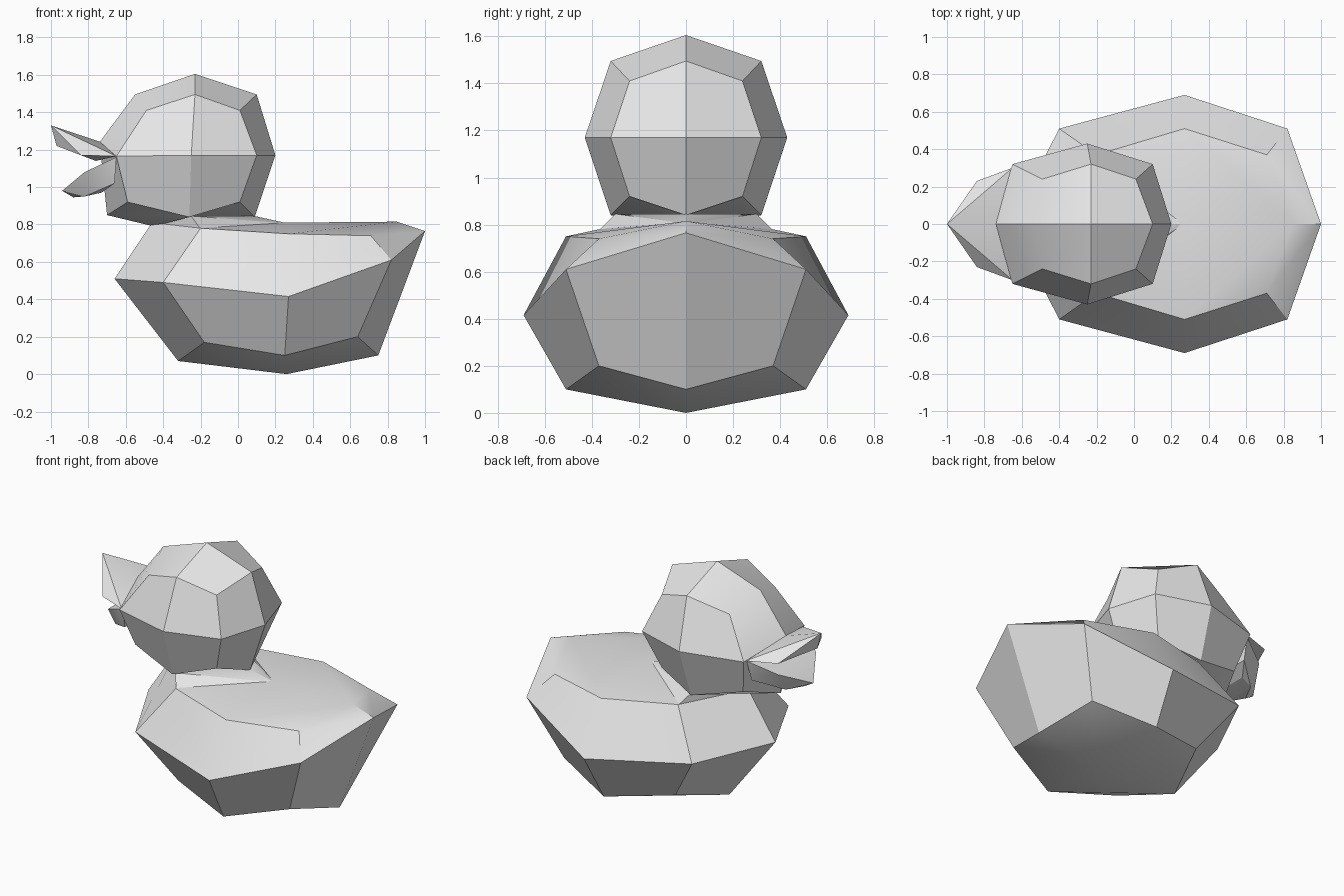
import bpy
import bmesh
import math

if "Cube" in bpy.data.objects:
    bpy.data.objects.remove(bpy.data.objects["Cube"], do_unlink=True)

# One plain colour for the whole duck
clay = bpy.data.materials.new("light_grey")
clay.use_nodes = True
GREY = (0.8, 0.8, 0.8, 1)
clay.diffuse_color = GREY
for node in clay.node_tree.nodes:
    if node.type == "BSDF_PRINCIPLED":
        node.inputs["Base Color"].default_value = GREY


def add_object(name, bm, smooth_angle):
    mesh = bpy.data.meshes.new(name)
    bm.to_mesh(mesh)
    bm.free()
    obj = bpy.data.objects.new(name, mesh)
    bpy.context.collection.objects.link(obj)
    mesh.materials.append(clay)
    bpy.ops.object.select_all(action="DESELECT")
    obj.select_set(True)
    bpy.context.view_layer.objects.active = obj
    bpy.ops.object.shade_smooth_by_angle(angle=math.radians(smooth_angle))
    return obj


def rounded_block(name, midline, side, cap, corner_width, edge_width, cap_width):
    """Twice-cut cube: a midline ring, a side ring and one side point, mirrored.

    Rings run from the back point over the top; odd side points are corners."""
    bm = bmesh.new()
    outer = [bm.verts.new((x, 0, z)) for x, z in midline]
    inner = []
    for i, (x, z) in enumerate(side):
        width = corner_width if i % 2 else edge_width
        inner.append(bm.verts.new((x, -width, z)))
    centre = bm.verts.new((cap[0], -cap_width, cap[1]))
    count = len(outer)
    for i in range(count):
        j = (i + 1) % count
        bm.faces.new((outer[i], outer[j], inner[j], inner[i]))
    for i in range(0, count, 2):
        bm.faces.new((centre, inner[i], inner[i + 1], inner[(i + 2) % count]))
    # Reflect the half and weld it along the midline
    copy = bmesh.ops.duplicate(bm, geom=bm.verts[:] + bm.edges[:] + bm.faces[:])["geom"]
    for item in copy:
        if isinstance(item, bmesh.types.BMVert):
            item.co.y = -item.co.y
    copied_faces = [f for f in copy if isinstance(f, bmesh.types.BMFace)]
    bmesh.ops.reverse_faces(bm, faces=copied_faces)
    bmesh.ops.remove_doubles(bm, verts=bm.verts[:], dist=0.001)
    return add_object(name, bm, 30)


def faceted_hull(name, points):
    """Convex piece from points given for one side; y is mirrored."""
    bm = bmesh.new()
    for x, y, z in points:
        for sign in ((1, -1) if y else (1,)):
            bm.verts.new((x, sign * y, z))
    hull = bmesh.ops.convex_hull(bm, input=bm.verts[:])
    unused = set(hull["geom_interior"]) | set(hull["geom_unused"])
    loose = [v for v in unused if isinstance(v, bmesh.types.BMVert)]
    bmesh.ops.delete(bm, geom=loose, context="VERTS")
    bmesh.ops.recalc_face_normals(bm, faces=bm.faces[:])
    return add_object(name, bm, 20)


# Body with a raised tail
rounded_block(
    "body",
    midline=[(1, .765), (.85, .815), (.27, .81), (-.46, .81),
             (-.66, .51), (-.32, .07), (.26, 0), (.75, .1)],
    side=[(.82, .61), (.71, .74), (.27, .75), (-.2, .78),
          (-.4, .49), (-.18, .17), (.25, .1), (.64, .2)],
    cap=(.27, .415), corner_width=.37, edge_width=.51, cap_width=.69)

# Head
rounded_block(
    "head",
    midline=[(.2, 1.17), (.1, 1.495), (-.23, 1.605), (-.55, 1.495),
             (-.74, 1.24), (-.7, .85), (-.45, .79), (.09, .84)],
    side=[(.1, 1.17), (.01, 1.41), (-.23, 1.495), (-.49, 1.41),
          (-.65, 1.165), (-.59, .92), (-.26, .84), (.01, .92)],
    cap=(-.25, 1.17), corner_width=.24, edge_width=.32, cap_width=.43)

# Low neck between body and head
faceted_hull("neck", [
    (-.46, 0, .8), (-.2, .37, .775), (.27, 0, .805),
    (.09, 0, .845), (-.25, .3, .845)])

# Beak, held open
faceted_hull("upper_beak", [
    (-.73, 0, 1.24), (-.65, .3, 1.165), (-.84, .23, 1.17),
    (-1, 0, 1.33), (-.97, 0, 1.22), (-.76, 0, 1.14)])
faceted_hull("lower_beak", [
    (-.65, .29, 1.16), (-.82, .2, 1.08), (-.94, 0, .98),
    (-.88, 0, .945), (-.82, .12, .95), (-.73, .15, .97), (-.66, .25, 1.02)])
